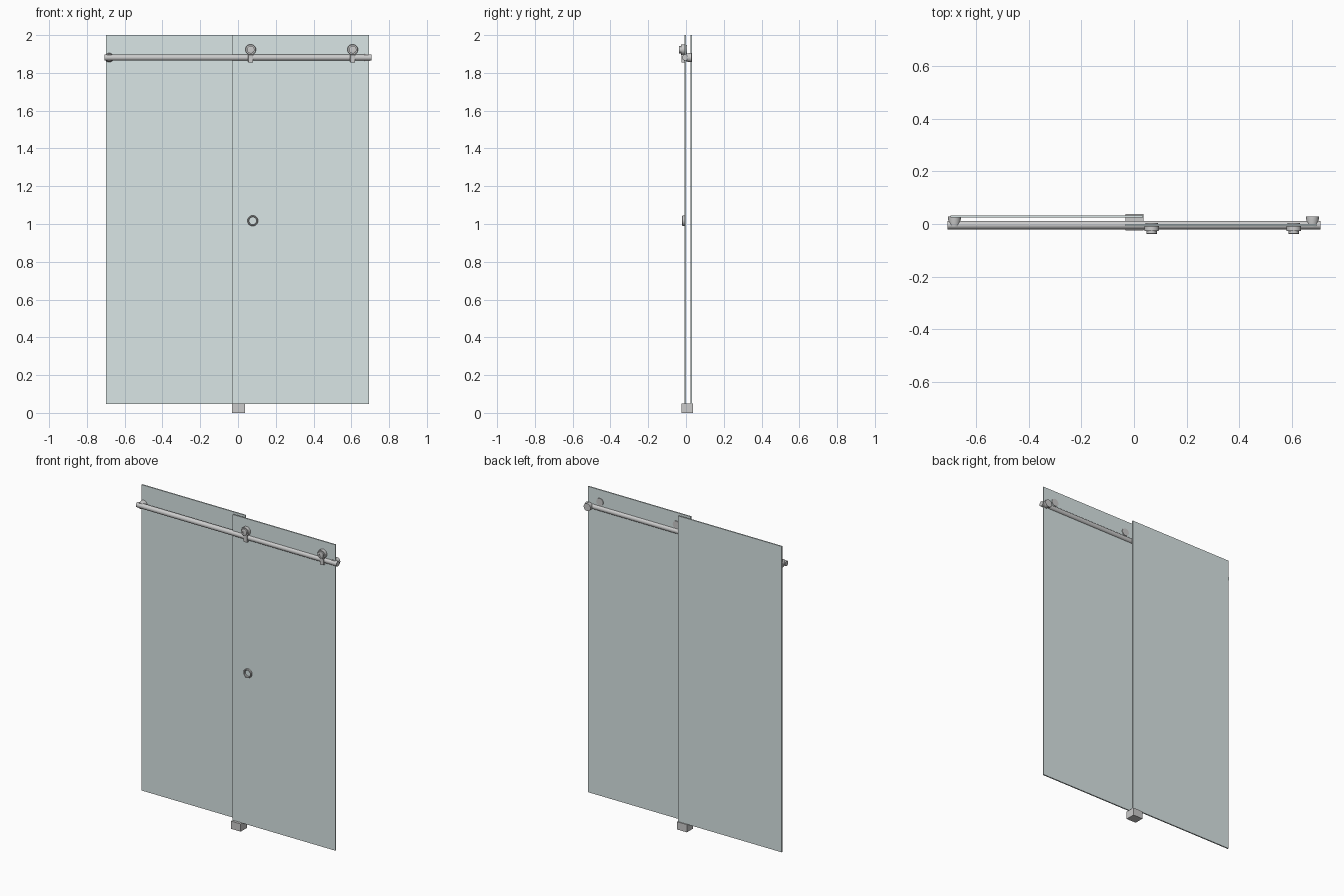
import bpy, math

if "Cube" in bpy.data.objects:
    bpy.data.objects.remove(bpy.data.objects["Cube"])

RAIL_Y, RAIL_Z, RAIL_R = -0.004, 1.881, 0.016

glass = bpy.data.materials.new("glass")
glass.diffuse_color = (0.70, 0.79, 0.79, 1)
glass.use_nodes = True
glass.node_tree.nodes["Principled BSDF"].inputs["Base Color"].default_value = glass.diffuse_color


def box(name, x, y, z, bevel=0, mat=None):
    """Box from (min, max) pairs."""
    bpy.ops.mesh.primitive_cube_add(
        size=1, location=[(a + b) / 2 for a, b in (x, y, z)])
    o = bpy.context.object
    o.name = name
    o.scale = [b - a for a, b in (x, y, z)]
    bpy.ops.object.transform_apply(location=False, rotation=False, scale=True)
    if bevel:
        m = o.modifiers.new("bevel", 'BEVEL')
        m.width, m.segments = bevel, 2
    if mat:
        o.data.materials.append(mat)
    return o


def lathe(name, profile, x, z, n=48, closed=False):
    """Spin (radius, y) points around an axis parallel to y."""
    k = len(profile)
    verts = [(r * math.cos(2 * math.pi * i / n), y, r * math.sin(2 * math.pi * i / n))
             for i in range(n) for r, y in profile]
    faces = [(i * k + j, i * k + (j + 1) % k,
              (i + 1) % n * k + (j + 1) % k, (i + 1) % n * k + j)
             for i in range(n) for j in range(k if closed else k - 1)]
    if not closed:
        faces.append([i * k for i in range(n)][::-1])
        faces.append([i * k + k - 1 for i in range(n)])
    me = bpy.data.meshes.new(name)
    me.from_pydata(verts, [], faces)
    o = bpy.data.objects.new(name, me)
    bpy.context.collection.objects.link(o)
    o.location = (x, 0, z)
    bpy.ops.object.select_all(action='DESELECT')
    o.select_set(True)
    bpy.context.view_layer.objects.active = o
    bpy.ops.object.mode_set(mode='EDIT')
    bpy.ops.mesh.select_all(action='SELECT')
    bpy.ops.mesh.normals_make_consistent(inside=False)
    bpy.ops.object.mode_set(mode='OBJECT')
    bpy.ops.object.shade_smooth_by_angle()
    return o


# glass panels
box("fixed_panel", (-0.698, 0.035), (0.024, 0.032), (0.048, 2.0), mat=glass)
box("sliding_panel", (-0.032, 0.693), (-0.008, 0.0), (0.048, 2.0), mat=glass)

# top rail
bpy.ops.mesh.primitive_cylinder_add(vertices=48, radius=RAIL_R, depth=1.416,
                                    location=(0, RAIL_Y, RAIL_Z),
                                    rotation=(0, math.pi / 2, 0))
bpy.context.object.name = "top_rail"
bpy.ops.object.shade_smooth_by_angle()

# tapered mounts that hold the rail at both ends
for side, x in (("left", -0.682), ("right", 0.678)):
    lathe(side + "_rail_mount",
          [(0.019, -0.010), (0.024, 0.018), (0.024, 0.029)], x, RAIL_Z)

# rollers on the sliding panel, each with a back washer and a safety clip
for side, x in (("inner", 0.067), ("outer", 0.607)):
    lathe(side + "_roller",
          [(0.026, -0.007), (0.028, -0.009), (0.028, -0.024), (0.026, -0.027),
           (0.020, -0.027), (0.020, -0.037), (0.018, -0.038),
           (0.008, -0.038), (0.008, -0.036)], x, 1.923)
    lathe(side + "_roller_washer", [(0.024, -0.001), (0.024, 0.004)], x, 1.923)
    box(side + "_rail_clip", (x - 0.013, x + 0.013), (-0.024, -0.006),
        (1.855, 1.899), bevel=0.002)

# round pull on the sliding panel
lathe("ring_pull", [(0.028, -0.007), (0.028, -0.018), (0.026, -0.020),
                    (0.022, -0.020), (0.020, -0.018), (0.020, -0.007)],
      0.078, 1.017, closed=True)

# floor guide under the overlap
box("floor_guide", (-0.033, 0.036), (-0.024, 0.038), (0.0, 0.049))
